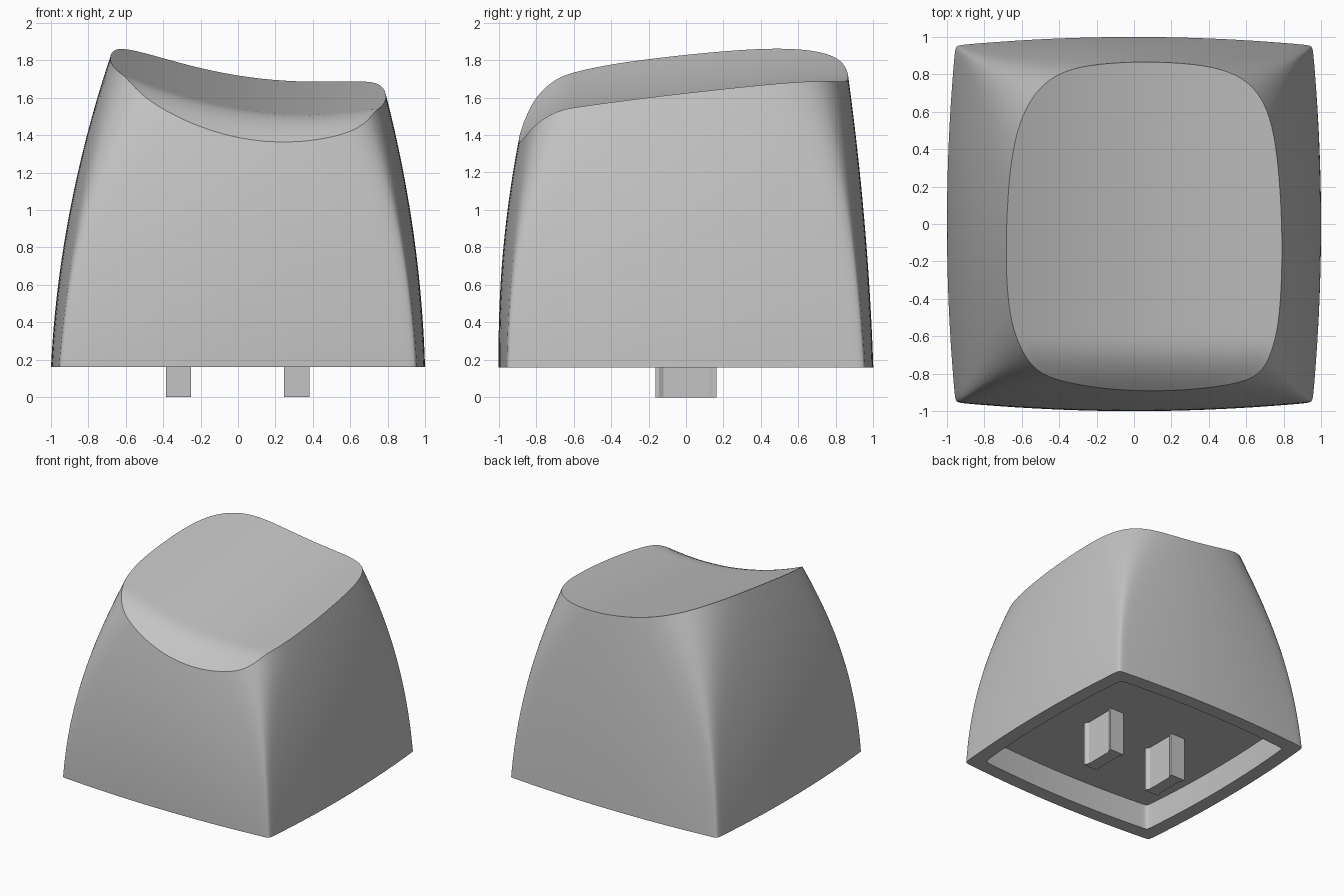
import bpy, bmesh
from math import radians, cos, sin

if "Cube" in bpy.data.objects:
    bpy.data.objects.remove(bpy.data.objects["Cube"])

BASE, FLOOR = 0.16, 0.38

grey = bpy.data.materials.new("light_grey")
grey.use_nodes = True
colour = (0.55, 0.55, 0.55, 1)
grey.diffuse_color = colour
grey.node_tree.nodes["Principled BSDF"].inputs["Base Color"].default_value = colour


def finish(name, bm):
    bmesh.ops.recalc_face_normals(bm, faces=bm.faces)
    mesh = bpy.data.meshes.new(name)
    bm.to_mesh(mesh)
    bm.free()
    mesh.materials.append(grey)
    obj = bpy.data.objects.new(name, mesh)
    bpy.context.collection.objects.link(obj)
    return obj


def dish_height(x, y):
    # Off-centre trough rising to the back, rolling off at the front lip
    lip = max(0, -0.62 - y)
    return 1.585 + 0.12 * y + 0.22 * (x - 0.37) ** 2 - 1.65 * lip ** 2


def half_size(axis, positive, z):
    # Taper of each of the four walls
    a, b = {("x", True): (0.03, 0.078), ("x", False): (0.05, 0.085),
            ("y", True): (0.035, 0.033), ("y", False): (-0.015, 0.085)}[axis, positive]
    s = z - BASE
    return 1 - a * s - b * s * s


def wall_point(angle, z):
    # Bowed square whose corners stay crisp low down and round off near the top
    c, s = cos(angle), sin(angle)
    rise = (z - BASE) / 1.39
    bow = 0.05 + 0.05 * rise
    power = 1 / (0.01 + 0.105 * rise ** 3)
    low, high = 0.5, 1.5
    for _ in range(30):
        t = (low + high) / 2
        u, v = abs(t * c), abs(t * s)
        if (u + bow * v * v) ** power + (v + bow * u * u) ** power > 1:
            high = t
        else:
            low = t
    return t * c * half_size("x", c > 0, z), t * s * half_size("y", s > 0, z)


def rim_height(angle):
    z = 1.6
    for _ in range(25):
        z = dish_height(*wall_point(angle, z))
    return z


# Angles bunched towards the corners
STEPS = 16
angles = []
for quarter in range(4):
    for i in range(-STEPS, STEPS):
        q = i / STEPS
        angles.append(radians(90 * quarter + 45 + 45 * q * abs(q) ** 0.8))

# Rings from the cavity floor, around the bottom edge, up the walls, into the dish
bottom = [wall_point(a, BASE) for a in angles]
rims = [rim_height(a) for a in angles]
rings = [[(x * 0.88, y * 0.88, z) for x, y in bottom] for z in (FLOOR, BASE)]
WALL_STEPS, DISH_STEPS = 24, 20
for i in range(WALL_STEPS + 1):
    heights = [BASE + (r - BASE) * i / WALL_STEPS for r in rims]
    rings.append([(*wall_point(a, z), z) for a, z in zip(angles, heights)])
rim = rings[-1]
CENTRE = 0.05
for i in range(1, DISH_STEPS):
    k = 1 - i / DISH_STEPS
    flat = [(CENTRE + (x - CENTRE) * k, y * k) for x, y, z in rim]
    rings.append([(x, y, dish_height(x, y)) for x, y in flat])

bm = bmesh.new()
loops = [[bm.verts.new(p) for p in ring] for ring in rings]
count = len(angles)
for lower, upper in zip(loops, loops[1:]):
    for i in range(count):
        j = (i + 1) % count
        bm.faces.new((lower[i], lower[j], upper[j], upper[i]))
bm.faces.new(loops[0])
middle = bm.verts.new((CENTRE, 0, dish_height(CENTRE, 0)))
for i in range(count):
    bm.faces.new((loops[-1][i], loops[-1][(i + 1) % count], middle))
cap = finish("keycap_shell", bm)

bpy.context.view_layer.objects.active = cap
cap.select_set(True)
bpy.ops.object.shade_smooth_by_angle(angle=radians(30))
cap.select_set(False)

# Two mounting prongs with shallow grooves
side = [(0.068, -0.163), (0.068, -0.145), (0.053, -0.12),
        (0.053, 0.12), (0.068, 0.145), (0.068, 0.163)]
outline = side + [(-x, -y) for x, y in side]
for name, offset in (("right_prong", -0.318), ("left_prong", 0.313)):
    bm = bmesh.new()
    face = bm.faces.new([bm.verts.new((x + offset, y, 0)) for x, y in outline])
    top = bmesh.ops.extrude_face_region(bm, geom=[face], use_keep_orig=True)["geom"]
    verts = [g for g in top if isinstance(g, bmesh.types.BMVert)]
    bmesh.ops.translate(bm, verts=verts, vec=(0, 0, FLOOR + 0.01))
    finish(name, bm)
